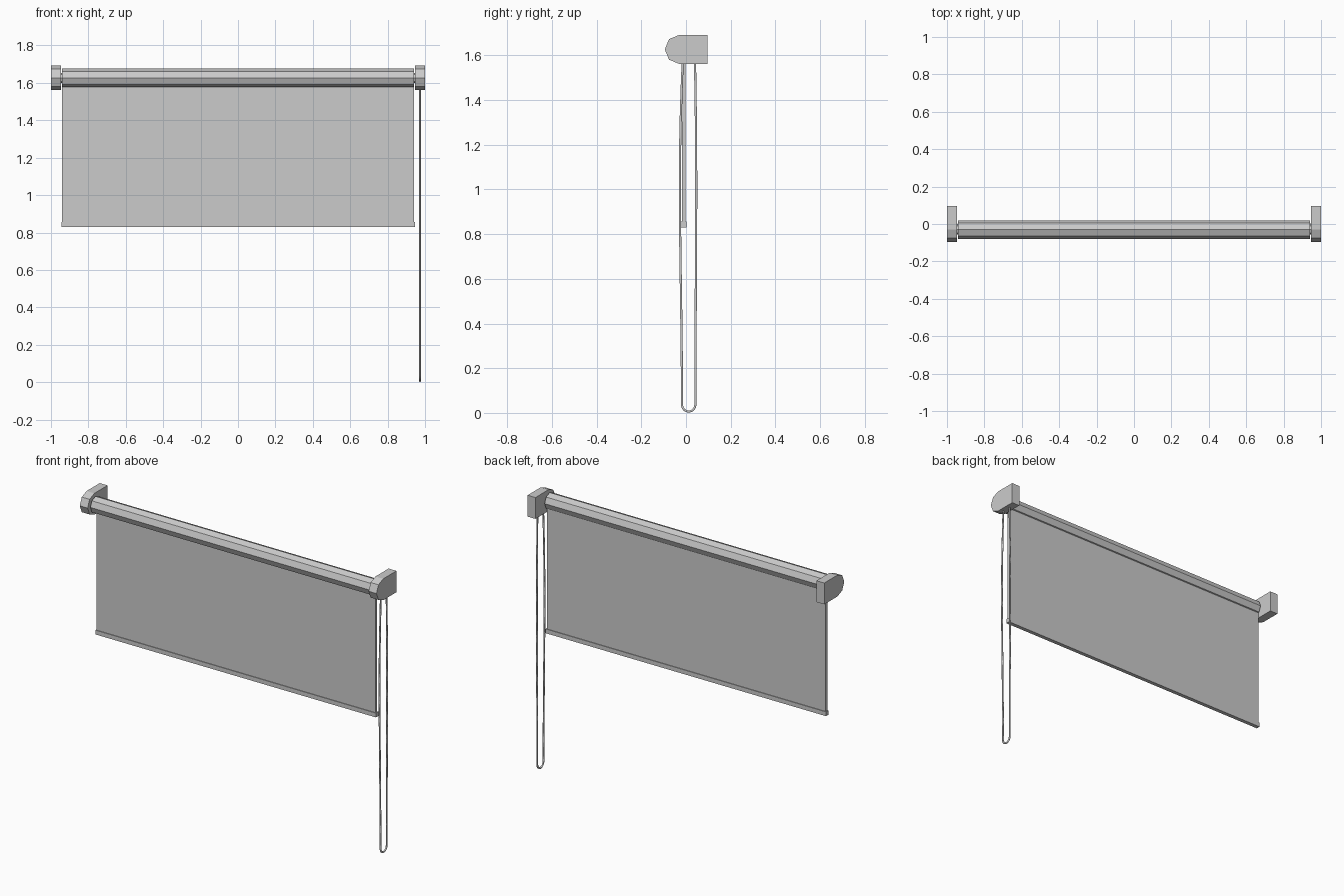
import bpy, bmesh, math
from mathutils import Matrix

old = bpy.data.objects.get("Cube")
if old:
    bpy.data.objects.remove(old, do_unlink=True)

grey = bpy.data.materials.new("plain grey")
grey.use_nodes = True
grey.diffuse_color = (0.6, 0.6, 0.6, 1)
grey.node_tree.nodes["Principled BSDF"].inputs["Base Color"].default_value = (0.6, 0.6, 0.6, 1)

AXIS_Y, AXIS_Z = -0.03, 1.627   # centre line of the roller


def extrude_x(name, profile, x0, x1):
    """Solid made from a (y, z) outline pulled along x."""
    bm = bmesh.new()
    face = bm.faces.new([bm.verts.new((x0, y, z)) for y, z in profile])
    out = bmesh.ops.extrude_face_region(bm, geom=[face])
    moved = [v for v in out["geom"] if isinstance(v, bmesh.types.BMVert)]
    bmesh.ops.translate(bm, verts=moved, vec=(x1 - x0, 0, 0))
    bmesh.ops.recalc_face_normals(bm, faces=bm.faces)
    mesh = bpy.data.meshes.new(name)
    bm.to_mesh(mesh)
    bm.free()
    mesh.materials.append(grey)
    obj = bpy.data.objects.new(name, mesh)
    bpy.context.collection.objects.link(obj)
    return obj


def arc(radius, start, end, steps):
    """Points on an arc around the roller centre line."""
    angles = [math.radians(start + (end - start) * i / steps) for i in range(steps + 1)]
    return [(AXIS_Y + radius * math.cos(a), AXIS_Z + radius * math.sin(a)) for a in angles]


def rect(y0, y1, z0, z1):
    return [(y0, z0), (y1, z0), (y1, z1), (y0, z1)]


# Wall brackets with a half-octagon nose, and the pins that carry the roller
R = 0.065
bracket = arc(R, 90, 270, 4) + [(0.097, AXIS_Z - R), (0.097, AXIS_Z + R)]
for side, s in (("left", 1), ("right", -1)):
    extrude_x(side + "_bracket", bracket, s * 0.947, s * 1.0)
    extrude_x(side + "_pin", arc(0.027, 0, 315, 7), s * 0.93, s * 0.95)

# Roller, hanging sheet and bottom bar
extrude_x("roller", arc(0.049, 0, 315, 7), -0.94, 0.94)
extrude_x("blind_sheet", rect(-0.018, -0.002, 0.84, 1.6), -0.94, 0.94)
extrude_x("bottom_bar", rect(-0.022, 0.002, 0.83, 0.856), -0.945, 0.945)

# Pull cord: two slightly bowed strands joined by a round bend
TOP, BEND, RAD, MID = 1.59, 0.036, 0.03, 0.012


def strand(sign, top_y, bow):
    pts = []
    for i in range(13):
        t = i / 12
        y = (MID + sign * RAD) * (1 - t) + top_y * t
        y += sign * bow * math.sin(math.pi * t ** 1.6)
        pts.append((y, BEND + (TOP - BEND) * t))
    return pts


bend = [(MID + RAD * math.cos(a), BEND - RAD * math.sin(a))
        for a in (math.pi * i / 8 for i in range(1, 8))]
path = strand(1, 0.04, 0.005) [::-1] + bend + strand(-1, -0.014, 0.012)

curve = bpy.data.curves.new("pull_cord", "CURVE")
curve.dimensions = "3D"
curve.bevel_depth = 0.0055
curve.bevel_resolution = 1
curve.use_fill_caps = True
spline = curve.splines.new("POLY")
spline.points.add(len(path) - 1)
for p, (y, z) in zip(spline.points, path):
    p.co = (0.973, y, z, 1)
curve.materials.append(grey)
cord = bpy.data.objects.new("pull_cord", curve)
bpy.context.collection.objects.link(cord)
bpy.ops.object.select_all(action="DESELECT")
cord.select_set(True)
bpy.context.view_layer.objects.active = cord
bpy.ops.object.convert(target="MESH")
